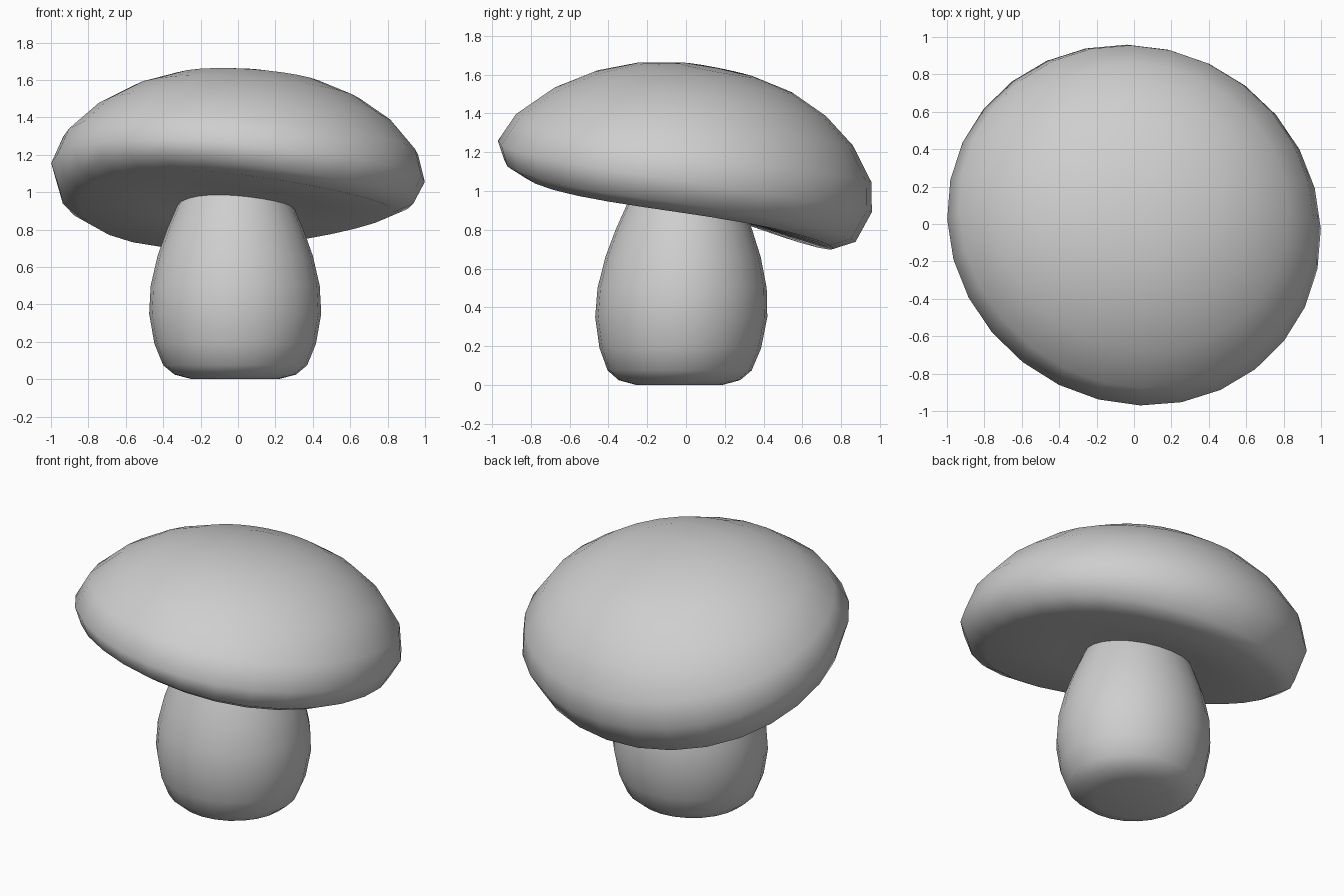
import bpy
import bmesh
from math import cos, sin, tau
from mathutils import Matrix, Vector

cube = bpy.data.objects.get("Cube")
if cube:
    bpy.data.objects.remove(cube)

# One plain grey for the whole mushroom
GREY = (0.62, 0.62, 0.62, 1)
grey = bpy.data.materials.new("mid grey")
grey.use_nodes = True
grey.diffuse_color = GREY
next(n for n in grey.node_tree.nodes
     if n.type == "BSDF_PRINCIPLED").inputs["Base Color"].default_value = GREY


def lathe(name, profile, sides, place):
    """Turn a (radius, height) profile; place() shapes each point."""
    bm = bmesh.new()
    rings = []
    for r, h in profile:
        angles = [tau * i / sides for i in range(sides)]
        rings.append([bm.verts.new(place(Vector((r * cos(a), r * sin(a), h))))
                      for a in angles])
    for low, high in zip(rings, rings[1:]):
        for i in range(sides):
            j = (i + 1) % sides
            bm.faces.new((low[i], low[j], high[j], high[i]))
    bmesh.ops.remove_doubles(bm, verts=bm.verts, dist=0.0005)
    bmesh.ops.recalc_face_normals(bm, faces=bm.faces)
    for face in bm.faces:
        face.smooth = True
    mesh = bpy.data.meshes.new(name)
    bm.to_mesh(mesh)
    bm.free()
    mesh.materials.append(grey)
    obj = bpy.data.objects.new(name, mesh)
    bpy.context.collection.objects.link(obj)
    return obj


# Stem: a bulging barrel, a little narrower from front to back, leaning slightly
def lean(p):
    return Vector((p.x - 0.015, p.y * 0.965 + 0.03 * p.z - 0.035, p.z))


stem_profile = [(0, 0), (0.23, 0), (0.325, 0.025), (0.385, 0.075),
                (0.432, 0.19), (0.46, 0.35), (0.452, 0.5), (0.415, 0.66),
                (0.365, 0.8), (0.3, 0.95), (0.22, 1.08), (0, 1.1)]
lathe("stem", stem_profile, 24, lean)

# Cap: a tilted, slightly uneven dome with a warped flat underside
tilt = (Matrix.Translation((0, 0, 1.105)) @ Matrix.Rotation(0.055, 4, "Y")
        @ Matrix.Rotation(-0.19, 4, "X"))


def tip(p):
    x, y, z = p
    skew = max(z, 0)
    under = min(max(-z / 0.2, 0), 1)
    warp = 0.02 + 0.02 * x - 0.05 * y + 0.07 * x * y
    return tilt @ Vector((x - 0.025 * y + 0.04 * skew,
                          y * 0.982 - 0.025 * x + 0.11 * skew,
                          z + 0.04 * x * y - 0.03 * y * y + under * warp))


cap_profile = [(0, -0.2), (0.45, -0.205), (0.84, -0.21), (0.945, -0.15),
               (1, 0), (0.95, 0.15), (0.8, 0.31), (0.62, 0.425),
               (0.42, 0.503), (0.2, 0.543), (0, 0.552)]
lathe("cap", cap_profile, 28, tip)
